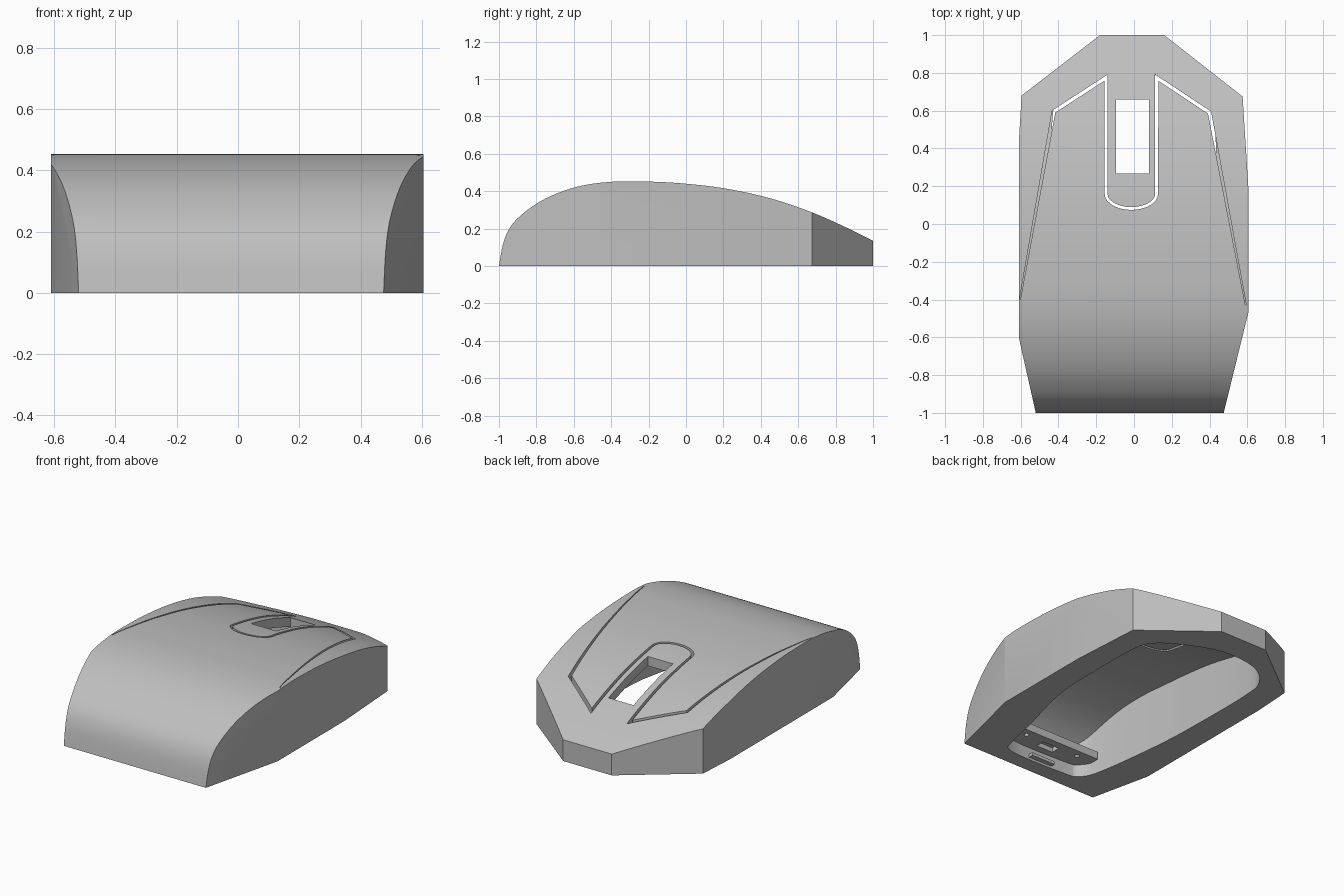
import bpy, bmesh, math
from mathutils import Vector

cube = bpy.data.objects.get("Cube")
if cube:
    bpy.data.objects.remove(cube, do_unlink=True)

grey = bpy.data.materials.new("plain grey")
grey.use_nodes = True
grey.diffuse_color = (0.52, 0.52, 0.52, 1)
grey.node_tree.nodes["Principled BSDF"].inputs["Base Color"].default_value = (0.52, 0.52, 0.52, 1)


def prism(name, pts, axis, lo, hi):
    """Extrude a flat outline along x (outline in y,z) or z (outline in x,y)."""
    bm = bmesh.new()
    place = (lambda p, d: (d, p[0], p[1])) if axis == "x" else (lambda p, d: (p[0], p[1], d))
    face = bm.faces.new([bm.verts.new(place(p, lo)) for p in pts])
    new = bmesh.ops.extrude_face_region(bm, geom=[face])["geom"]
    shift = Vector(place((0, 0), hi - lo))
    bmesh.ops.translate(bm, verts=[g for g in new if isinstance(g, bmesh.types.BMVert)], vec=shift)
    bmesh.ops.recalc_face_normals(bm, faces=bm.faces)
    mesh = bpy.data.meshes.new(name)
    bm.to_mesh(mesh)
    bm.free()
    mesh.materials.append(grey)
    ob = bpy.data.objects.new(name, mesh)
    bpy.context.collection.objects.link(ob)
    return ob


def box(name, x0, x1, y0, y1, z0, z1):
    return prism(name, [(x0, y0), (x1, y0), (x1, y1), (x0, y1)], "z", z0, z1)


def combine(ob, tool, operation):
    """Apply a boolean and throw the tool away."""
    mod = ob.modifiers.new("cut", "BOOLEAN")
    mod.operation, mod.object, mod.solver = operation, tool, "EXACT"
    bpy.context.view_layer.objects.active = ob
    bpy.ops.object.modifier_apply(modifier=mod.name)
    bpy.data.objects.remove(tool, do_unlink=True)
    return ob


def smooth(pts, steps, closed=False):
    """Resample points as a flowing curve."""
    pts = [Vector(p) for p in pts]
    n = len(pts)
    pick = (lambda i: pts[i % n]) if closed else (lambda i: pts[max(0, min(n - 1, i))])
    out = []
    for i in range(n if closed else n - 1):
        a, b, c, d = (pick(i + k) for k in (-1, 0, 1, 2))
        for s in range(steps):
            t = s / steps
            out.append(b + (c - a) * t / 2 + (a - b * 2.5 + c * 2 - d / 2) * t * t
                       + (b * 1.5 - a / 2 - c * 1.5 + d / 2) * t ** 3)
    return out if closed else out + [pts[-1]]


def ribbon(path, widths):
    """Outline of a mitred strip along a path."""
    path = [Vector(p) for p in path]
    left, right = [], []
    for i, p in enumerate(path):
        a = (p - path[i - 1]).normalized() if i else (path[1] - p).normalized()
        b = (path[i + 1] - p).normalized() if i < len(path) - 1 else a
        na, nb = Vector((-a.y, a.x)), Vector((-b.y, b.x))
        m = (na + nb).normalized()
        off = m * (widths[i] / 2 / max(m.dot(na), 0.3))
        left.append(p + off)
        right.append(p - off)
    return left + right[::-1]


# Side curve of the shell, front to back
crown = smooth([(-1, 0), (-0.98, 0.11), (-0.95, 0.19), (-0.9, 0.255), (-0.8, 0.333), (-0.68, 0.392),
                (-0.55, 0.431), (-0.4, 0.45), (-0.25, 0.452), (-0.05, 0.444), (0.2, 0.416),
                (0.45, 0.362), (0.67, 0.288), (0.85, 0.209), (1, 0.135)], 5)


def lifted(dz):
    return [(p.x, p.y + dz) for p in crown]


# Shell: angular plan outline trimmed by the side curve
plan = [(-0.52, -1), (-0.61, -0.6), (-0.61, 0.43), (-0.595, 0.68), (-0.18, 1), (0.16, 1),
        (0.575, 0.675), (0.605, 0.2), (0.605, -0.47), (0.475, -1)]
shell = prism("mouse_shell", plan, "z", 0, 0.6)
combine(shell, prism("side", [(1, -0.1), (-1, -0.1)] + lifted(0), "x", -1, 1), "INTERSECT")

# Hollow underside following the crown
rim = smooth([(0.2, -0.89), (0.27, -0.8), (0.32, -0.58), (0.42, -0.18), (0.435, 0.15), (0.43, 0.48),
              (0.39, 0.62), (0.24, 0.73), (0, 0.82), (-0.25, 0.8), (-0.4, 0.68), (-0.435, 0.5),
              (-0.435, 0.1), (-0.42, -0.25), (-0.36, -0.72), (-0.3, -0.86), (-0.2, -0.89)], 4, True)
hollow = prism("hollow", rim, "z", -0.1, 0.6)
combine(hollow, prism("ceiling", [(1, -0.2), (-1, -0.2)] + lifted(-0.06), "x", -1, 1), "INTERSECT")
combine(shell, hollow, "DIFFERENCE")

# Seam around the buttons, with a rounded bridge below the wheel
arc = [(-0.014 - 0.134 * math.cos(a), 0.16 - 0.078 * math.sin(a))
       for a in (math.pi * k / 14 for k in range(15))]
path = [(-0.604, -0.4), (-0.425, 0.595), (-0.148, 0.775)] + arc + [(0.12, 0.775), (0.4, 0.59), (0.592, -0.43)]
seam = prism("seam", ribbon(path, [0.004, 0.018, 0.018] + [0.015] * 15 + [0.018, 0.018, 0.004]), "z", 0, 0.7)
combine(seam, prism("seam_depth", lifted(0.1) + lifted(-0.075)[::-1], "x", -1, 1), "INTERSECT")
combine(shell, seam, "DIFFERENCE")

# Wheel opening
combine(shell, box("wheel_opening", -0.095, 0.08, 0.267, 0.66, 0.1, 0.7), "DIFFERENCE")

# Mounting ledge inside the front end, with screw holes and a notch
ledge = box("mounting_ledge", -0.34, 0.29, -0.9, -0.74, 0.08, 0.13)
for x in (-0.22, 0.17):
    hole = [(x + 0.015 * math.cos(k * math.pi / 8), -0.79 + 0.015 * math.sin(k * math.pi / 8)) for k in range(16)]
    combine(ledge, prism("screw_hole", hole, "z", 0.04, 0.11), "DIFFERENCE")
combine(ledge, box("notch", -0.08, 0.04, -0.85, -0.79, 0.04, 0.11), "DIFFERENCE")
clip = box("front_clip", -0.11, 0.06, -0.91, -0.865, 0.015, 0.035)

# Soft crown, crisp edges
bpy.ops.object.select_all(action="DESELECT")
shell.select_set(True)
bpy.context.view_layer.objects.active = shell
bpy.ops.object.shade_smooth_by_angle(angle=math.radians(15))
